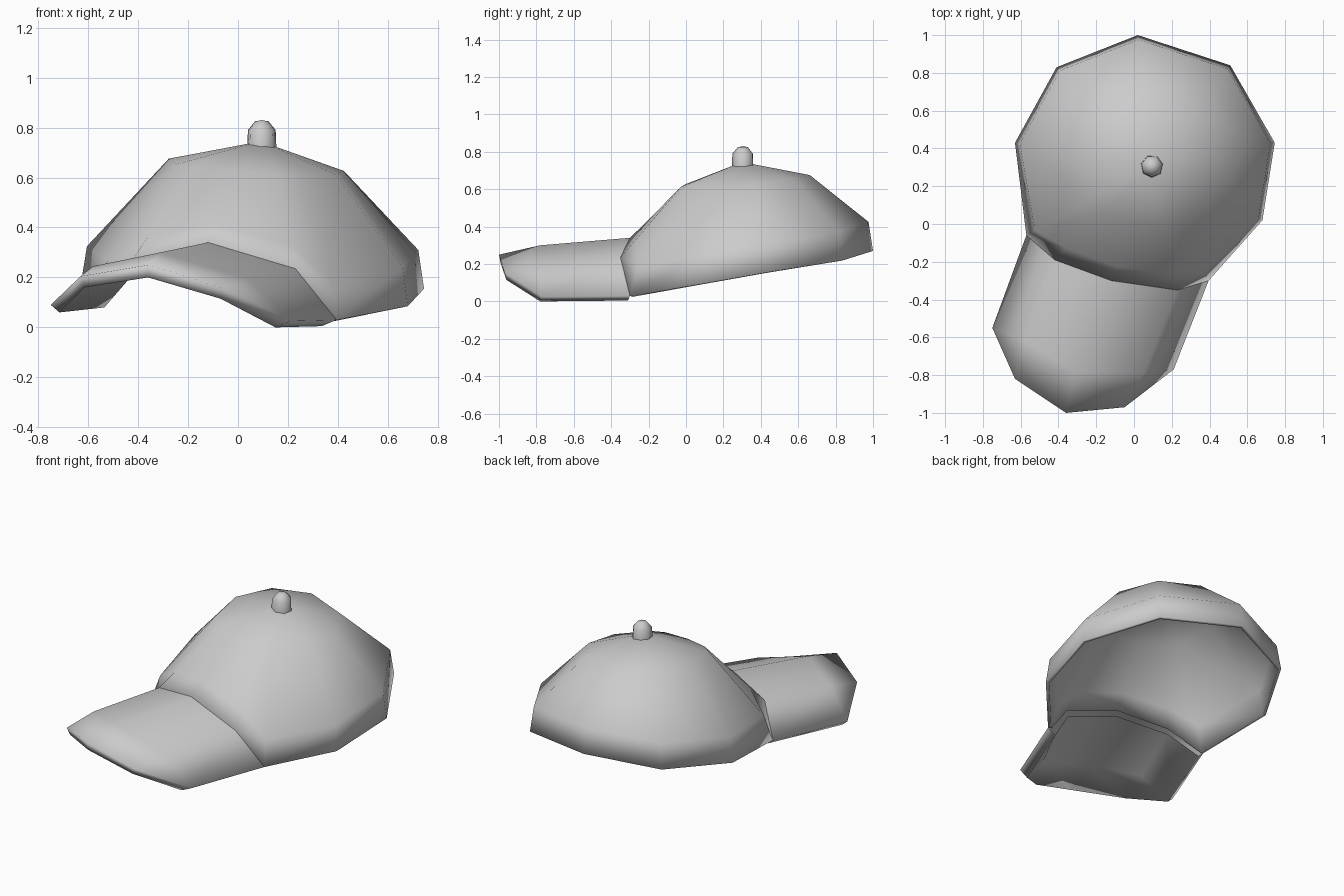
import bpy, math
from mathutils import Vector

if "Cube" in bpy.data.objects:
    bpy.data.objects.remove(bpy.data.objects["Cube"])


def make(name, verts, faces, thickness=0.0, angle=120):
    mesh = bpy.data.meshes.new(name)
    mesh.from_pydata([tuple(v) for v in verts], [], faces)
    mesh.update()
    ob = bpy.data.objects.new(name, mesh)
    bpy.context.collection.objects.link(ob)
    bpy.ops.object.select_all(action='DESELECT')
    bpy.context.view_layer.objects.active = ob
    ob.select_set(True)
    if thickness:
        mod = ob.modifiers.new("thickness", 'SOLIDIFY')
        mod.thickness = thickness
        mod.offset = -1
        bpy.ops.object.modifier_apply(modifier=mod.name)
    bpy.ops.object.shade_smooth_by_angle(angle=math.radians(angle))
    return ob


def loft(rings, apex):
    """Join equal rings, bottom to top, and fan the last one to an apex."""
    n = len(rings[0])
    verts = [v for r in rings for v in r] + [apex]
    faces = []
    for k in range(len(rings) - 1):
        for i in range(n):
            j = (i + 1) % n
            faces.append((k*n + i, k*n + j, k*n + n + j, k*n + n + i))
    last = (len(rings) - 1) * n
    faces += [(last + i, last + (i + 1) % n, len(verts) - 1) for i in range(n)]
    return verts, faces


# Where the visor meets the crown, left to right: an arch
arch = [Vector(p) for p in [(-.57, -.06, .11), (-.42, -.19, .275), (-.12, -.30, .34),
                            (.23, -.35, .235), (.395, -.30, .03)]]

# Crown: tilted rim, lower band, shoulder ring and apex
rim = arch + [Vector(p) for p in [(.68, .02, .085), (.745, .43, .155), (.51, .84, .22),
                                  (.02, 1.0, .27), (-.41, .83, .22), (-.63, .43, .17)]]
centre = Vector((.09, .31, 0))
shoulder, band = [], []
for i, p in enumerate(rim):
    q = centre + (p - centre) * .51
    q.z = .645 - .07 * (q.x - centre.x) + .08 * (q.y - centre.y)
    shoulder.append(q)
    if i in (1, 2, 3):
        b = p.lerp(q, .25)
    else:
        b = centre + (p - centre) * (.93 if i in (0, 4) else .965)
        b.z = p.z + .155
    band.append(b)
make("crown", *loft([rim, band, shoulder], Vector((.09, .30, .745))), thickness=.02)

# Visor: attachment arch, middle row and front edge on top,
# and the same below, closed around the front and sides only
mid = [Vector(p) for p in [(-.58, -.62, .245), (-.31, -.78, .30), (.05, -.79, .19)]]
front = [Vector(p) for p in [(-.75, -.55, .09), (-.63, -.82, .205), (-.36, -1.0, .25),
                             (-.05, -.97, .155), (.21, -.77, .025)]]
top = arch + mid + front
# which way each column goes underneath, left to right
down = [Vector(d) for d in [(.035, 0, -.03), (.015, .01, -.045), (0, .01, -.05),
                            (-.02, .01, -.04), (-.06, -.01, -.025)]]
columns = [0, 1, 2, 3, 4, 1, 2, 3, 0, 1, 2, 3, 4]
under = [p + down[c] for p, c in zip(top, columns)]
# indices: arch 0-4, mid 5-7, front 8-12
sheet = [(0, 8, 5, 1), (8, 9, 5), (1, 5, 6, 2), (5, 9, 10, 6),
         (2, 6, 7, 3), (6, 10, 11, 7), (3, 7, 12, 4), (7, 11, 12)]
n = len(top)
edge = [0, 8, 9, 10, 11, 12, 4]
visor_faces = sheet + [tuple(n + i for i in reversed(f)) for f in sheet]
visor_faces += [(b, a, a + n, b + n) for a, b in zip(edge, edge[1:])]
make("visor", top + under, visor_faces)

# Top button
button_profile = [(.06, .72), (.057, .79), (.028, .825)]
sides = 7
rings = [[Vector((.095 + r * math.cos(math.tau * i / sides + .2),
                  .305 + r * math.sin(math.tau * i / sides + .2), z))
          for i in range(sides)] for r, z in button_profile]
make("top_button", *loft(rings, Vector((.095, .305, .83))), angle=60)
